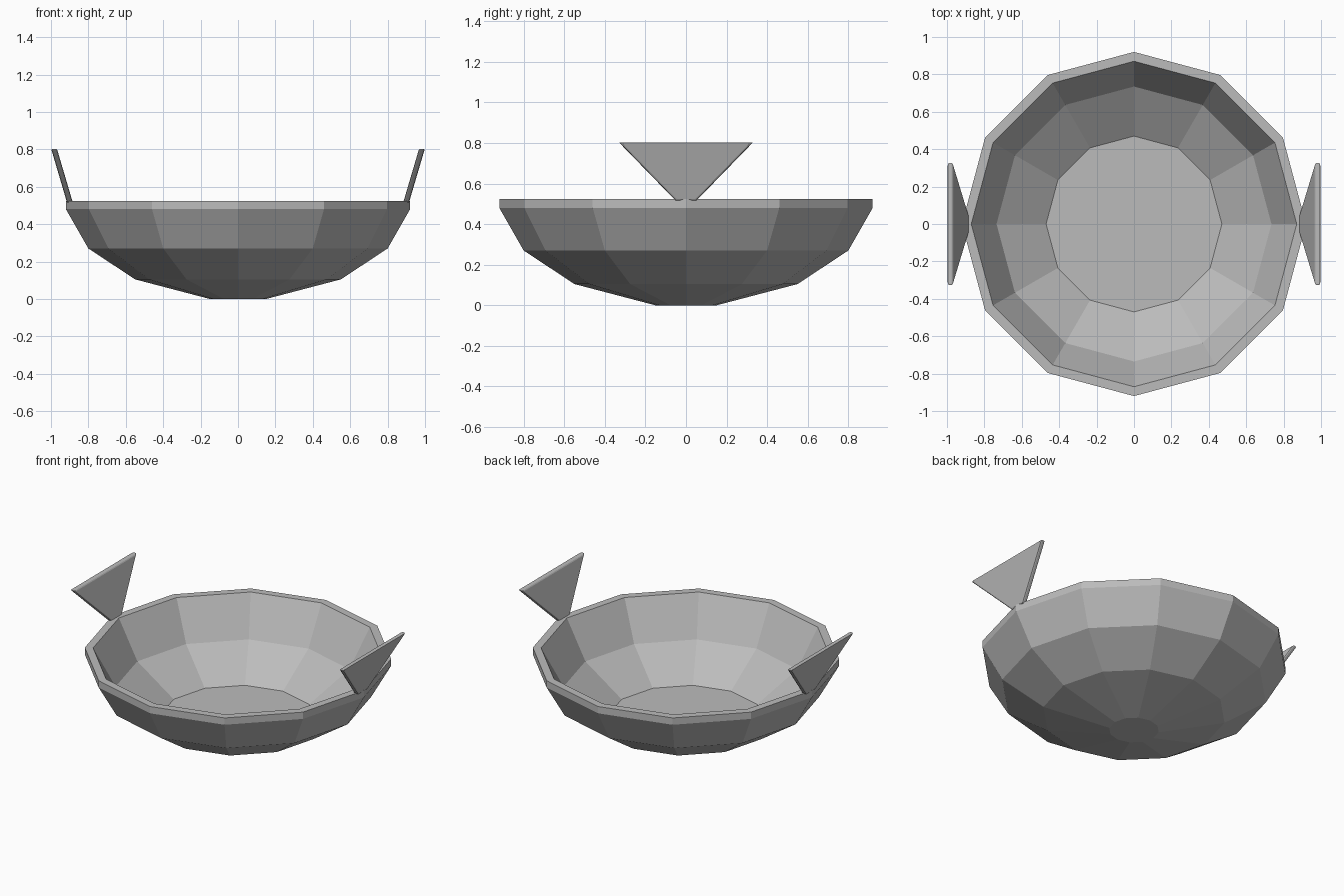
import bpy
import bmesh
from math import cos, sin, pi

cube = bpy.data.objects.get("Cube")
if cube:
    bpy.data.objects.remove(cube, do_unlink=True)

grey = bpy.data.materials.new("plain_grey")
grey.use_nodes = True
colour = (0.5, 0.5, 0.5, 1)
grey.diffuse_color = colour
grey.node_tree.nodes["Principled BSDF"].inputs["Base Color"].default_value = colour


def add_object(name, bm):
    bmesh.ops.recalc_face_normals(bm, faces=bm.faces)
    mesh = bpy.data.meshes.new(name)
    bm.to_mesh(mesh)
    bm.free()
    mesh.materials.append(grey)
    obj = bpy.data.objects.new(name, mesh)
    bpy.context.collection.objects.link(obj)
    return obj


# Bowl: twelve-sided shell, profile from the foot over the rim to the inner floor
SIDES = 12
profile = [(0.15, 0), (0.55, 0.105), (0.80, 0.27), (0.92, 0.48), (0.92, 0.525),
           (0.87, 0.525), (0.735, 0.275), (0.47, 0.095)]
bm = bmesh.new()
rings = []
for r, z in profile:
    angles = [2 * pi * i / SIDES for i in range(SIDES)]
    rings.append([bm.verts.new((r * cos(a), r * sin(a), z)) for a in angles])
for low, high in zip(rings, rings[1:]):
    for i in range(SIDES):
        j = (i + 1) % SIDES
        bm.faces.new((low[i], low[j], high[j], high[i]))
bm.faces.new(rings[0])
bm.faces.new(rings[-1])
add_object("bowl", bm)


# Handles: flared plates leaning outward from the rim, with softened edges
def handle(name, side):
    outline = [(-0.05, 0.515), (0.05, 0.515), (0.33, 0.803), (-0.33, 0.803)]
    bm = bmesh.new()
    layers = []
    for offset in (0.883, 0.914):
        layers.append([bm.verts.new((side * (offset + 0.295 * (z - 0.515)), y, z))
                       for y, z in outline])
    inner, outer = layers
    bm.faces.new(inner)
    bm.faces.new(outer)
    for i in range(4):
        j = (i + 1) % 4
        bm.faces.new((inner[i], inner[j], outer[j], outer[i]))
    obj = add_object(name, bm)
    bevel = obj.modifiers.new("soft_edges", "BEVEL")
    bevel.width = 0.009
    bevel.segments = 2


handle("left_handle", 1)
handle("right_handle", -1)
